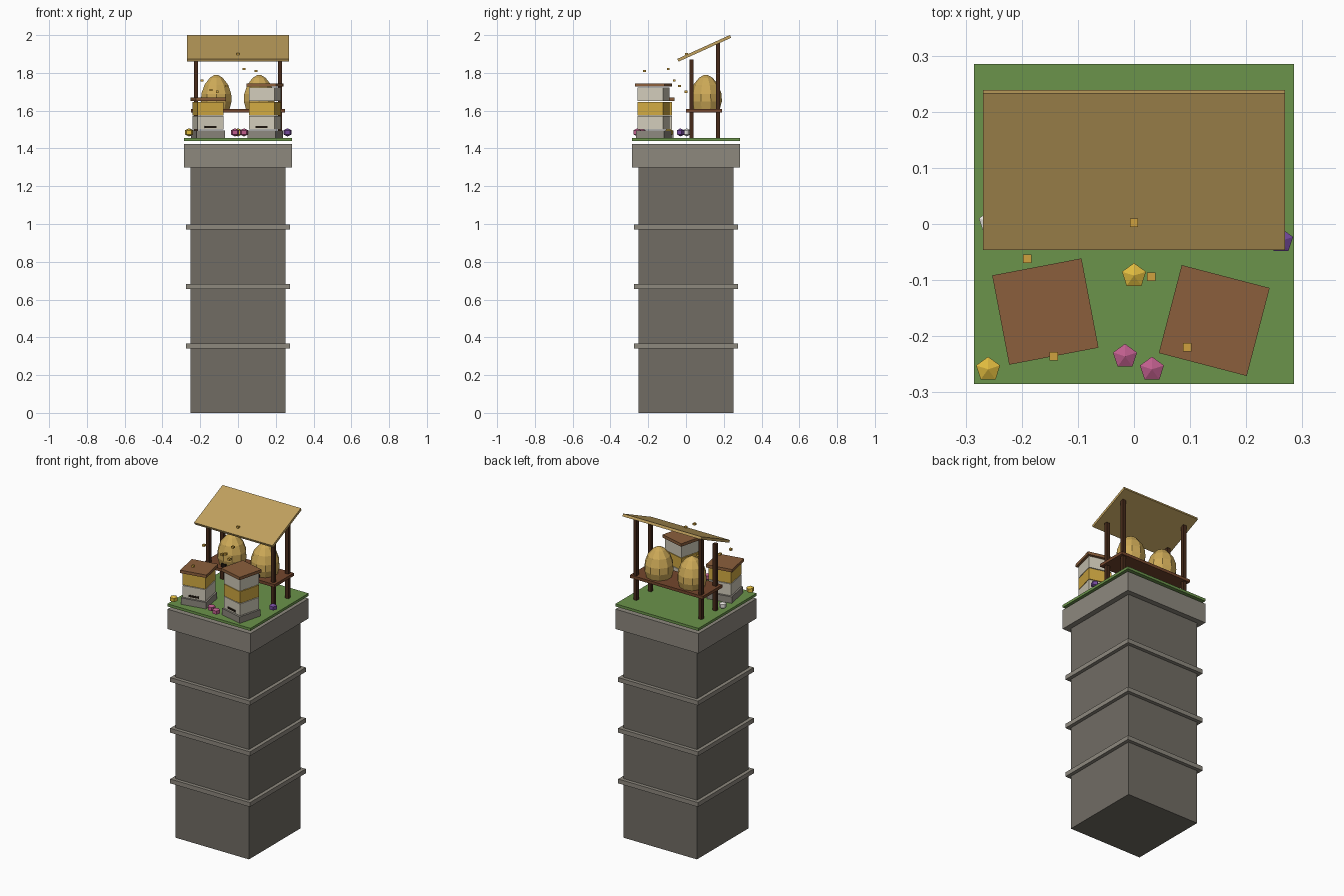
import bpy, math
from mathutils import Matrix, Vector

if "Cube" in bpy.data.objects:
    bpy.data.objects.remove(bpy.data.objects["Cube"])


def material(name, r, g, b):
    m = bpy.data.materials.new(name)
    m.diffuse_color = [(c / 255) ** 2.2 for c in (r, g, b)] + [1]
    m.use_nodes = True
    m.node_tree.nodes["Principled BSDF"].inputs["Base Color"].default_value = m.diffuse_color
    return m


STONE = material("stone", 112, 108, 100)
TRIM = material("trim_stone", 140, 135, 125)
GRASS = material("grass", 106, 146, 76)
THATCH = material("thatch", 192, 160, 95)
POST = material("dark_wood", 72, 46, 32)
SHELF = material("shelf_wood", 115, 72, 48)
LID = material("lid_wood", 138, 95, 62)
WHITE = material("pale_paint", 208, 202, 184)
HONEY = material("honey_paint", 208, 168, 68)
STRAW = material("straw", 204, 168, 88)
BEE = material("bee", 205, 160, 65)
DARK = material("opening", 35, 28, 22)
PINK = material("pink_petal", 190, 95, 140)
GOLD = material("yellow_petal", 222, 185, 65)
PURPLE = material("purple_petal", 115, 75, 155)
PALE = material("white_petal", 230, 228, 222)


def add_mesh(name, verts, faces, mat):
    me = bpy.data.meshes.new(name)
    me.from_pydata(verts, [], faces)
    me.materials.append(mat)
    ob = bpy.data.objects.new(name, me)
    bpy.context.collection.objects.link(ob)
    return ob


def box(name, center, size, mat, rot=None):
    verts = [Vector((x * size[0], y * size[1], z * size[2])) / 2
             for x in (-1, 1) for y in (-1, 1) for z in (-1, 1)]
    faces = [(0, 1, 3, 2), (4, 6, 7, 5), (0, 4, 5, 1),
             (2, 3, 7, 6), (0, 2, 6, 4), (1, 5, 7, 3)]
    ob = add_mesh(name, verts, faces, mat)
    ob.matrix_world = Matrix.Translation(center) @ (rot or Matrix())
    return ob


def slab(name, half, z0, z1, mat):
    return box(name, (0, 0, (z0 + z1) / 2), (2 * half, 2 * half, z1 - z0), mat)


def lathe(name, center, profile, sides, mat, phase=0.0):
    # closed faceted solid: profile runs bottom to top as (radius, z)
    verts, faces = [], []
    for r, z in profile:
        for i in range(sides):
            a = phase + 2 * math.pi * i / sides
            verts.append((r * math.cos(a), r * math.sin(a), z))
    for k in range(len(profile) - 1):
        for i in range(sides):
            j = (i + 1) % sides
            faces.append((k * sides + i, k * sides + j,
                          (k + 1) * sides + j, (k + 1) * sides + i))
    n = len(verts)
    faces += [tuple(reversed(range(sides))), tuple(range(n - sides, n))]
    ob = add_mesh(name, verts, faces, mat)
    ob.location = center
    return ob


# Stone tower with string courses, cap and turf
slab("tower", 0.252, 0, 1.30, STONE)
for i, z in enumerate((0.34, 0.655, 0.97)):
    slab(f"tower_band_{i + 1}", 0.274, z, z + 0.027, TRIM)
slab("tower_cap", 0.285, 1.30, 1.423, TRIM)
slab("turf", 0.285, 1.44, 1.456, GRASS)
G = 1.456

# Lean-to shelter
for side, x in (("left", -0.223), ("right", 0.223)):
    for end, y, top in (("front", 0.03, 1.87), ("back", 0.17, 1.957)):
        box(f"{side}_{end}_post", (x, y, (G + top) / 2), (0.022, 0.022, top - G), POST)
box("shelf", (0, 0.096, 1.6), (0.5, 0.19, 0.018), SHELF)
box("shelter_roof", (0, 0.0965, 1.93), (0.538, 0.306, 0.016), THATCH,
    Matrix.Rotation(math.radians(24.4), 4, 'X'))

# Straw skeps on the shelf
skep_profile = [(0.074, 0), (0.085, 0.04), (0.083, 0.08), (0.066, 0.128),
                (0.036, 0.165), (0.008, 0.181)]
for side, x in (("left", -0.115), ("right", 0.112)):
    lathe(f"{side}_skep", (x, 0.105, 1.609), skep_profile, 10, STRAW, math.pi / 10)
    box(f"{side}_skep_entrance", (x, 0.031, 1.621), (0.03, 0.022, 0.022), DARK)


# Box hives, each stacked from the ground up
def hive(name, x, y, degrees, boxes):
    rot = Matrix.Rotation(math.radians(degrees), 4, 'Z')

    def part(label, local, size, mat):
        box(f"{name}_{label}", Vector((x, y, 0)) + rot @ Vector(local), size, mat, rot)

    part("base", (0, 0, G + 0.02), (0.154, 0.154, 0.04), TRIM)
    z = 1.499
    for i, mat in enumerate(boxes):
        part(f"box_{i + 1}", (0, 0, z + 0.036), (0.14, 0.14, 0.072), mat)
        z += 0.076
    part("lid", (0, 0, z + 0.009), (0.162, 0.162, 0.018), LID)
    part("entrance", (0, -0.07, 1.514), (0.064, 0.006, 0.012), DARK)


hive("short_hive", -0.158, -0.156, 10.8, [WHITE, HONEY])
hive("tall_hive", 0.143, -0.172, -14.6, [WHITE, HONEY, WHITE])

# Flowers
bloom = [(0.0005, -0.021), (0.0225, -0.011), (0.0225, 0.011), (0.0005, 0.021)]
flowers = [(0, -0.092, GOLD), (-0.26, -0.259, GOLD), (-0.016, -0.236, PINK),
           (0.032, -0.259, PINK), (0.262, -0.03, PURPLE), (-0.255, 0.003, PALE)]
for i, (x, y, mat) in enumerate(flowers):
    lathe(f"flower_{i + 1}", (x, y, 1.485), bloom, 5, mat, math.pi / 2)

# Bees
bees = [(0, 0.002, 1.90), (-0.19, -0.062, 1.76), (0.031, -0.094, 1.82),
        (-0.143, -0.236, 1.71), (0.095, -0.22, 1.81), (-0.062, -0.034, 1.73),
        (-0.11, 0, 1.70)]
for i, p in enumerate(bees):
    box(f"bee_{i + 1}", p, (0.015, 0.015, 0.012), BEE)
